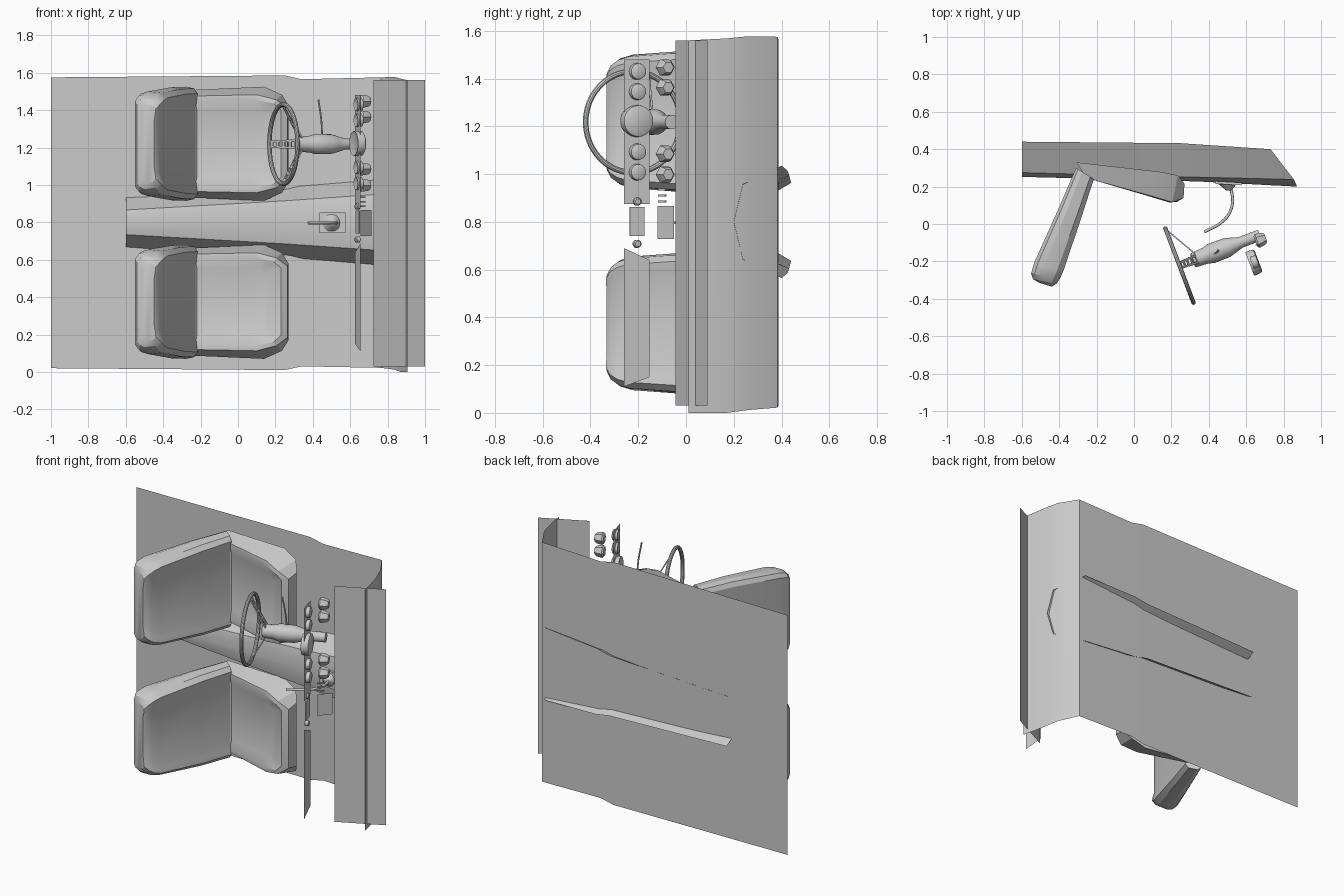
import bpy, bmesh, math
from mathutils import Vector as V

if "Cube" in bpy.data.objects:
    bpy.data.objects.remove(bpy.data.objects["Cube"])

AXIS = V((0.935, 0.354, 0)).normalized()      # steering axis, also dash tilt
UP = V((0.354, -0.935, 0)).normalized()       # in-plane "up" of wheel
Z = V((0, 0, 1))


def finish(name, bm, angle=35):
    bmesh.ops.recalc_face_normals(bm, faces=bm.faces)
    me = bpy.data.meshes.new(name)
    bm.to_mesh(me)
    bm.free()
    ob = bpy.data.objects.new(name, me)
    bpy.context.collection.objects.link(ob)
    bpy.ops.object.select_all(action='DESELECT')
    ob.select_set(True)
    bpy.context.view_layer.objects.active = ob
    bpy.ops.object.shade_smooth_by_angle(angle=math.radians(angle))
    return ob


def loft(name, sections, closed=True, caps=True, angle=35):
    """Skin a list of equal-length point rows."""
    bm = bmesh.new()
    rows = [[bm.verts.new(p) for p in s] for s in sections]
    n = len(rows[0])
    for a, b in zip(rows, rows[1:]):
        for i in range(n if closed else n - 1):
            j = (i + 1) % n
            bm.faces.new((a[i], a[j], b[j], b[i]))
    if caps:
        bm.faces.new(rows[0])
        bm.faces.new(rows[-1])
    return finish(name, bm, angle)


def lathe(name, origin, axis, profile, n=20):
    """Revolve (distance, radius) pairs about an axis."""
    a = V(axis).normalized()
    u = a.cross(Z).normalized()
    w = a.cross(u)
    rows = []
    for d, r in profile:
        rows.append([V(origin) + a * d + (u * math.cos(t) + w * math.sin(t)) * r
                     for t in (2 * math.pi * i / n for i in range(n))])
    return loft(name, rows)


def rod(name, pts, r):
    cu = bpy.data.curves.new(name, 'CURVE')
    cu.dimensions = '3D'
    cu.bevel_depth = r
    cu.bevel_resolution = 2
    cu.use_fill_caps = True
    sp = cu.splines.new('BEZIER')
    sp.bezier_points.add(len(pts) - 1)
    for b, p in zip(sp.bezier_points, pts):
        b.co = p
        b.handle_left_type = b.handle_right_type = 'AUTO'
    ob = bpy.data.objects.new(name, cu)
    bpy.context.collection.objects.link(ob)


def bar(name, p, q, side, w, t):
    """Rectangular bar from p to q, width w along side, thickness t."""
    p, q, side = V(p), V(q), V(side).normalized()
    nrm = (q - p).cross(side).normalized()
    loft(name, [[c + side * (w / 2 * a) + nrm * (t / 2 * b)
                 for a, b in ((-1, -1), (1, -1), (1, 1), (-1, 1))] for c in (p, q)], angle=20)


# Floor, sharply bent up into a curved toe board and bulkhead: x, y, low z, high z
floor = [(-1, .387, .02, 1.575), (.25, .387, .01, 1.585), (.34, .387, .03, 1.565),
         (.765, .383, .022, 1.575), (.838, .26, .012, 1.577),
         (.87, .17, .0, 1.568), (.905, .01, .0, 1.56)]
loft("floor_and_bulkhead", [[(x, y, a), (x, y, b)] for x, y, a, b in floor], False, False)

# Sloping shelf under the windscreen
loft("dash_shelf", [[(x, y, .03), (x, y, 1.56)] for x, y in ((.725, -.045), (1, .09))], False, False)

# Transmission tunnel: base, shoulder, apex as (x, y, half width)
tunnel = [((-.6, .44, .163), (-.6, .275, .066), (-.6, .252, 0)),
          ((.25, .432, .195), (.25, .252, .115), (.25, .23, 0)),
          ((.35, .425, .215), (.35, .25, .122), (.35, .227, 0)),
          ((.73, .40, .235), (.855, .238, .157), (.872, .2, 0))]
loft("transmission_tunnel",
     [[(p[0], p[1], .8 - p[2]) for p in s] + [(p[0], p[1], .8 + p[2]) for p in s[1::-1]]
      for s in tunnel], False, False)


# Seats
def mirrored(half, zc):
    return [(x, y, zc + h) for x, y, h in half] + [(x, y, zc - h) for x, y, h in reversed(half)]


def seat(prefix, zc):
    low = [(-.31, .33, .285), (.14, .279, .305), (.235, .26, .262), (.27, .215, .205)]
    rim = [(-.25, .245, .255), (.1, .148, .262), (.205, .117, .235), (.265, .14, .19)]
    crown = [(-.23, .24, .235), (.09, .145, .235), (.19, .115, .215), (.23, .118, .18)]
    dish = [(-.22, .25, .18), (.06, .175, .185), (.13, .155, .175), (.16, .148, .15)]
    loft(prefix + "_cushion", [mirrored(l, zc) for l in (low, rim, crown, dish)], angle=25)
    ring = [(0, .87), (.12, .96), (.35, 1), (.8, .97), (1, .88), (.97, .78), (.88, .62)]
    rows = []
    for rear, front, w in (((-.31, .30), (-.215, .24), .305),
                           ((-.40, .09), (-.278, .045), .302),
                           ((-.535, -.21), (-.375, -.245), .28),
                           ((-.55, -.265), (-.395, -.29), .265),
                           ((-.54, -.295), (-.415, -.32), .242),
                           ((-.505, -.315), (-.44, -.335), .21)):
        half = [(*V(rear).lerp(V(front), f), w * h) for f, h in ring]
        rows.append(mirrored(half, zc))
    loft(prefix + "_backrest", rows, angle=25)


seat("passenger_seat", .375)
seat("driver_seat", 1.22)

# Steering wheel rim
C = V((.243, -.222, 1.218))
R, r, n, m = .212, .012, 48, 10
rim = bmesh.new()
grid = []
for i in range(n):
    t = 2 * math.pi * i / n
    d = UP * math.cos(t) + Z * math.sin(t)
    grid.append([rim.verts.new(C + d * (R + r * math.cos(k)) + AXIS * r * math.sin(k))
                 for k in (2 * math.pi * j / m for j in range(m))])
for i in range(n):
    for j in range(m):
        rim.faces.new((grid[i][j], grid[i - 1][j], grid[i - 1][j - 1], grid[i][j - 1]))
finish("steering_wheel_rim", rim)

# Three dished spokes, pierced like ladders
HUB = C + AXIS * .1
for k, (d, side) in enumerate(((-UP, Z), (Z, UP), (-Z, UP))):
    a, b = HUB + d * .03, C + d * (R - .004)
    for s in (-1, 1):
        bar(f"spoke_rail_{k}", a + side * .02 * s, b + side * .014 * s, side, .012, .007)
    for f in (.05, .3, .52, .72, .92):
        c = a.lerp(b, f)
        bar(f"spoke_web_{k}", c - (b - a) * .04, c + (b - a) * .04, side, .03, .007)

# Steering column with shroud, and indicator stalk
lathe("steering_column", C, AXIS, [(.075, .03), (.08, .04), (.125, .043), (.15, .045), (.18, .054),
      (.27, .053), (.30, .045), (.35, .03), (.46, .03)], 24)
rod("indicator_stalk", [(.45, -.14, 1.25), (.445, -.15, 1.35), (.43, -.16, 1.455)], .005)

# Instrument and glovebox panels
P = V((.641, -.205, 0))
lo, hi = V((.626, -.152, 0)), V((.656, -.26, 0))
loft("instrument_panel", [[lo + Z * .875, lo + Z * 1.48], [hi + Z * .875, hi + Z * 1.48]], False, False)
loft("glovebox_panel", [[lo + Z * .15, lo + Z * .64], [hi + Z * .11, hi + Z * .69]], False, False)
for z in (1.43, 1.345, 1.093, 1.008):
    lathe("small_gauge", P + Z * z, AXIS, [(-.008, .026), (-.012, .033), (.0, .035), (.02, .033), (.024, .026)])
lathe("large_gauge", P + Z * 1.222, AXIS, [(-.02, .058), (-.024, .066), (-.015, .068), (.02, .065), (.026, .055)], 28)

# Tapered six-sided switch housings ahead of the panel
H = V((.65, -.094, 0))
for z in (1.447, 1.363, 1.085, .998):
    lathe("switch_housing", H + Z * z, AXIS, [(0, .03), (.01, .039), (.042, .034), (.058, .024)], 6)

# Radio, knobs and heater panel in the centre
bar("radio", P + Z * .74, P + Z * .862, hi - lo, .064, .008)
for z in (.885, .708):
    lathe("radio_knob", P + Z * z, AXIS, [(-.015, .012), (-.01, .017), (.008, .017), (.012, .012)], 12)
loft("heater_panel", [[V((.655, -.12, z)), V((.715, -.05, z))] for z in (.728, .866)], False, False)
for z in (.885, .91, .935):
    bar("heater_lever", (.65, -.115, z), (.68, -.085, z), Z, .008, .008)

# Gear lever with square base plate and ridged boot
G = V((.505, .218, .797))
bar("gear_base", G - V((.07, -.004, 0)), G + V((.07, -.004, 0)), Z, .11, .014)
boot = []
for i in range(4):
    boot += [(.011 * i, .054 - .011 * i), (.011 * i + .006, .045 - .011 * i)]
lathe("gear_boot", G, (.1, -1, 0), boot, 16)
rod("gear_lever", [(.515, .2, .797), (.527, .13, .797), (.515, .07, .797), (.475, .015, .797),
                   (.376, -.043, .797)], .008)
